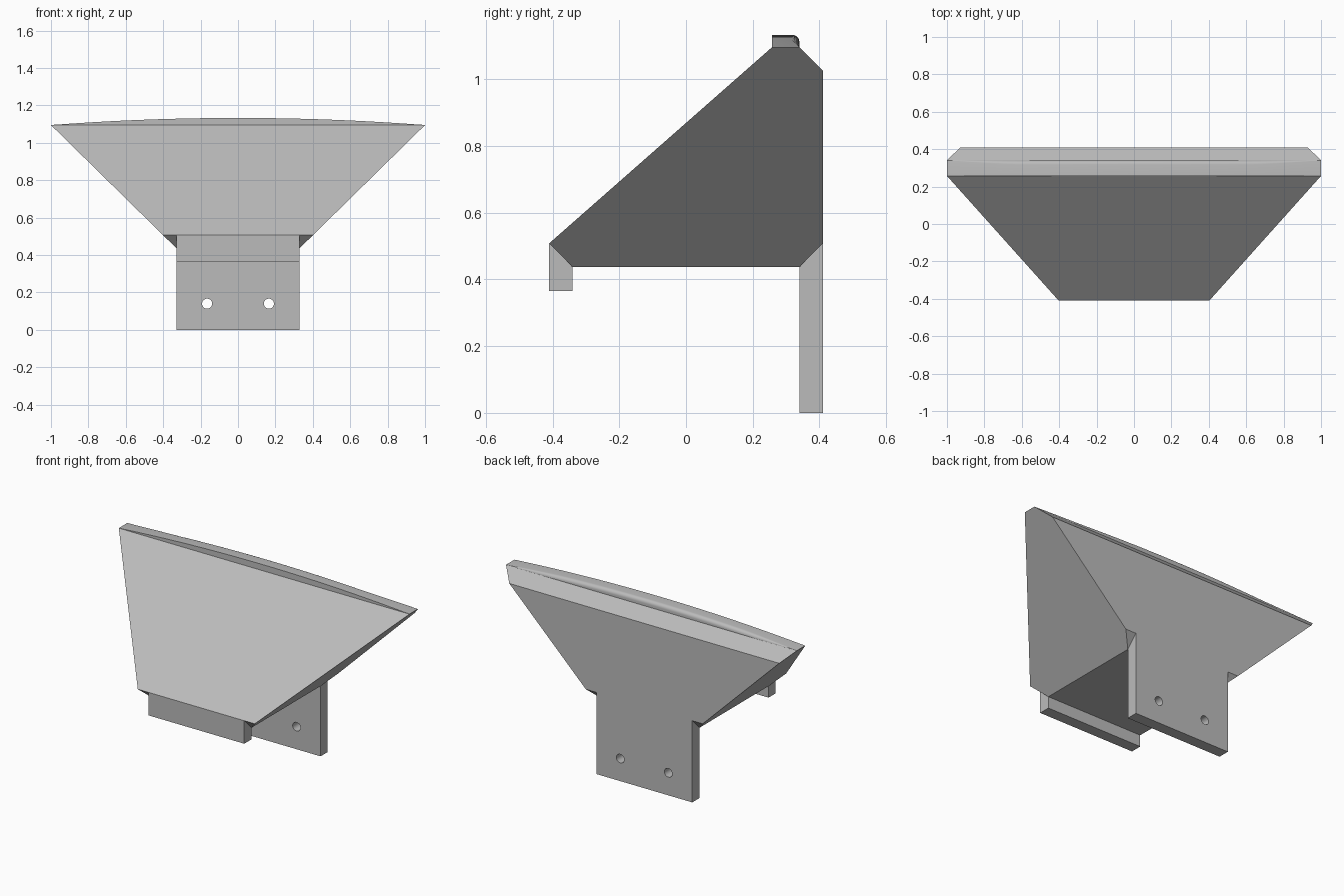
import bpy, bmesh, math
from mathutils import Vector

if "Cube" in bpy.data.objects:
    bpy.data.objects.remove(bpy.data.objects["Cube"])

grey = bpy.data.materials.new("light_grey")
grey.use_nodes = True
GREY = (0.5, 0.5, 0.5, 1)
grey.diffuse_color = GREY
grey.node_tree.nodes["Principled BSDF"].inputs["Base Color"].default_value = GREY

OUT, IN = 0.41, 0.34          # outer and inner faces of the tabs
FLOOR, LIP, RIM = 0.437, 0.508, 1.095
HALF = 0.33                   # half width of the floor and tabs


def finish(name, bm):
    bmesh.ops.recalc_face_normals(bm, faces=bm.faces)
    mesh = bpy.data.meshes.new(name)
    bm.to_mesh(mesh)
    bm.free()
    mesh.materials.append(grey)
    ob = bpy.data.objects.new(name, mesh)
    bpy.context.collection.objects.link(ob)
    return ob


def loft(name, sections):
    """Skin a row of equal-sized loops and cap both ends."""
    bm = bmesh.new()
    rows = [[bm.verts.new(p) for p in s] for s in sections]
    for a, b in zip(rows, rows[1:]):
        for i in range(len(a)):
            j = (i + 1) % len(a)
            bm.faces.new((a[i], a[j], b[j], b[i]))
    bm.faces.new(rows[0])
    bm.faces.new(rows[-1])
    return finish(name, bm)


def flared(profile, flare):
    """Side profile (y, z) whose width grows with height when flared."""
    return [[(s * (HALF + flare * (z - FLOOR)), y, z) for y, z in profile]
            for s in (-1, 1)]


# Wedge body with 45 degree flaring sides
flare = (1 - HALF) / (RIM - FLOOR)
loft("body", flared([(-OUT, LIP), (-IN, FLOOR), (IN, FLOOR), (OUT, LIP),
                     (OUT, 1.025), (IN, RIM), (0.257, RIM)], flare))

# Mounting tabs below the front and back edges
loft("front_tab", flared([(-OUT, LIP), (-IN, FLOOR), (-IN, 0.365), (-OUT, 0.365)], 0))
back_tab = loft("back_tab", flared([(OUT, LIP), (IN, FLOOR), (IN, 0), (OUT, 0)], 0))

# Screw holes through the back tab
for x in (-0.165, 0.165):
    bpy.ops.mesh.primitive_cylinder_add(vertices=32, radius=0.027, depth=0.3,
                                        location=(x, 0.375, 0.14),
                                        rotation=(math.pi / 2, 0, 0))
    cutter = bpy.context.object
    cutter.hide_render = True
    cut = back_tab.modifiers.new("hole", "BOOLEAN")
    cut.object, cut.operation, cut.solver = cutter, "DIFFERENCE", "EXACT"
    bpy.context.view_layer.objects.active = back_tab
    bpy.ops.object.modifier_apply(modifier=cut.name)
    bpy.data.objects.remove(cutter)

# Shallow crowned rim with a rounded back edge
RISE, STEPS, ROUND = 0.038, 32, 5
sections = []
for i in range(STEPS + 1):
    x = -1 + 2 * i / STEPS
    h = max(RISE * (1 - x * x), 0.0005)
    r = min(0.022, h)
    loop = [(x, 0.257, RIM), (x, 0.257, RIM + h)]
    for k in range(ROUND + 1):
        a = math.pi / 2 * (1 - k / ROUND)
        loop.append((x, IN - r + r * math.cos(a), RIM + h - r + r * math.sin(a)))
    loop.append((x, IN, RIM))
    sections.append(loop)
crown = loft("crowned_rim", sections)

for ob in (crown, back_tab):
    bpy.ops.object.select_all(action="DESELECT")
    ob.select_set(True)
    bpy.context.view_layer.objects.active = ob
    bpy.ops.object.shade_smooth_by_angle(angle=math.radians(30))
